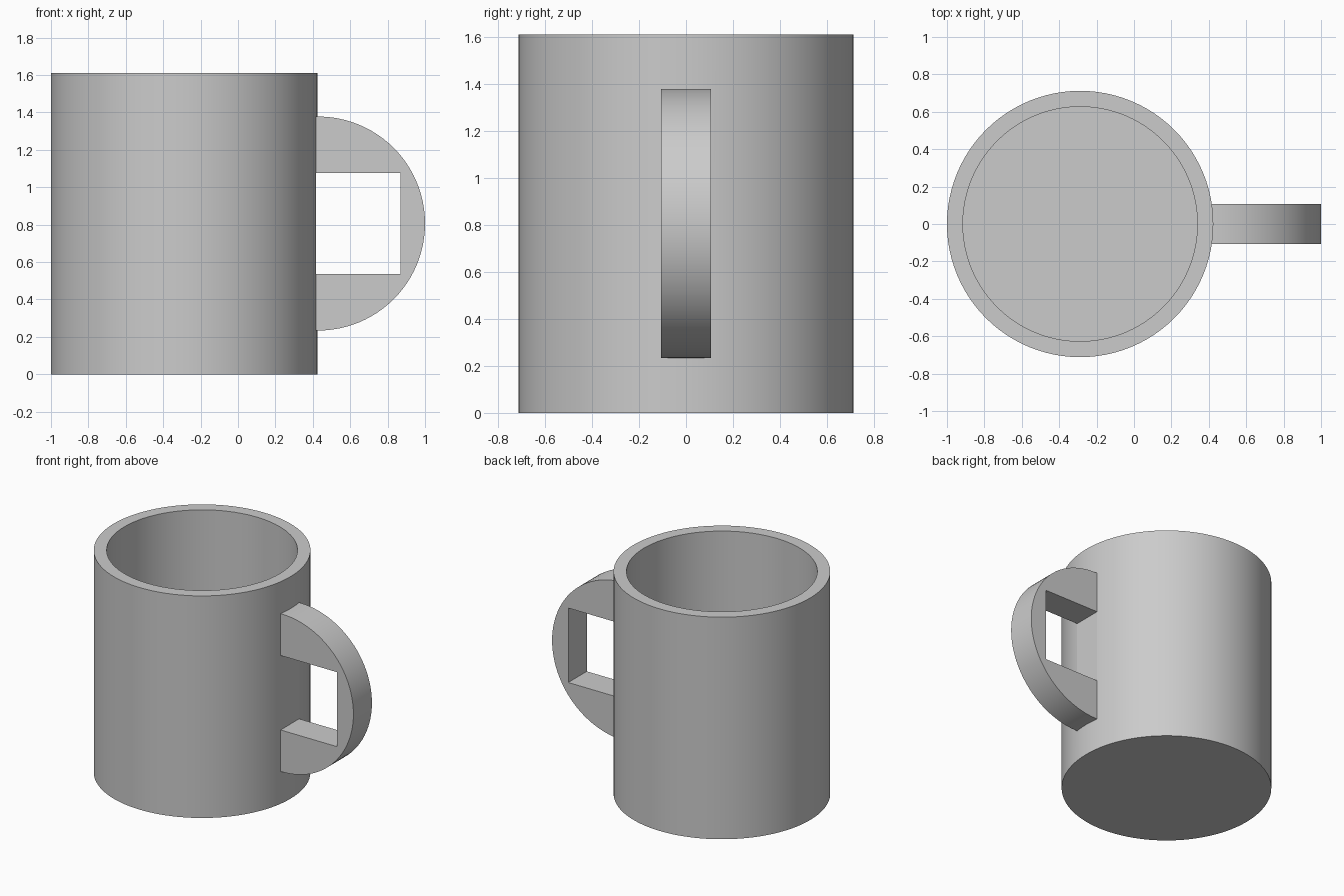
import bpy
import bmesh
from math import sin, cos, pi, radians
from mathutils import Matrix

if "Cube" in bpy.data.objects:
    bpy.data.objects.remove(bpy.data.objects["Cube"])

HEIGHT, RADIUS, WALL, CUP_X = 1.61, 0.712, 0.085, -0.288
HANDLE_X, HANDLE_Z, HANDLE_R, HANDLE_HALF = 0.428, 0.806, 0.572, 0.106
HOLE_BOTTOM, HOLE_TOP, HOLE_RIGHT = 0.535, 1.075, 0.87
FLAT_X = 0.416   # flat strip on the cup behind the finger hole
ROOT_X = 0.38    # handle ends hidden inside the cup wall

grey = bpy.data.materials.new("grey")
grey.use_nodes = True
grey.diffuse_color = (0.6, 0.6, 0.6, 1)
grey.node_tree.nodes["Principled BSDF"].inputs["Base Color"].default_value = (0.6, 0.6, 0.6, 1)


def make_object(name, bm):
    bmesh.ops.recalc_face_normals(bm, faces=bm.faces)
    mesh = bpy.data.meshes.new(name)
    bm.to_mesh(mesh)
    bm.free()
    mesh.materials.append(grey)
    obj = bpy.data.objects.new(name, mesh)
    bpy.context.collection.objects.link(obj)
    return obj


def cylinder(name, radius, z0, z1):
    bm = bmesh.new()
    bmesh.ops.create_cone(bm, cap_ends=True, segments=96, radius1=radius, radius2=radius,
                          depth=z1 - z0, matrix=Matrix.Translation((CUP_X, 0, (z0 + z1) / 2)))
    return make_object(name, bm)


def extrude_xz(name, points, half):
    bm = bmesh.new()
    face = bm.faces.new([bm.verts.new((x, -half, z)) for x, z in points])
    new = bmesh.ops.extrude_face_region(bm, geom=[face])["geom"]
    verts = [v for v in new if isinstance(v, bmesh.types.BMVert)]
    bmesh.ops.translate(bm, verts=verts, vec=(0, 2 * half, 0))
    return make_object(name, bm)


def activate(obj):
    bpy.ops.object.select_all(action='DESELECT')
    obj.select_set(True)
    bpy.context.view_layer.objects.active = obj


def cut(obj, cutter):
    cutter.hide_render = True
    mod = obj.modifiers.new("cut", 'BOOLEAN')
    mod.operation, mod.solver, mod.object = 'DIFFERENCE', 'EXACT', cutter
    activate(obj)
    bpy.ops.object.modifier_apply(modifier=mod.name)
    bpy.data.objects.remove(cutter)


# Cup: hollowed cylinder with a flat strip inside the handle opening
cup = cylinder("cup", RADIUS, 0, HEIGHT)
cut(cup, cylinder("cavity_cutter", RADIUS - WALL, WALL, HEIGHT + 0.2))
strip = [(FLAT_X, HOLE_BOTTOM), (0.6, HOLE_BOTTOM), (0.6, HOLE_TOP), (FLAT_X, HOLE_TOP)]
cut(cup, extrude_xz("strip_cutter", strip, 0.2))

# Handle: half disc with a rectangular finger hole open towards the cup
arc = [-pi / 2 + pi * i / 48 for i in range(49)]
outline = [(ROOT_X, HANDLE_Z - HANDLE_R)]
outline += [(HANDLE_X + HANDLE_R * cos(a), HANDLE_Z + HANDLE_R * sin(a)) for a in arc]
outline += [(ROOT_X, HANDLE_Z + HANDLE_R), (ROOT_X, HOLE_TOP), (HOLE_RIGHT, HOLE_TOP),
            (HOLE_RIGHT, HOLE_BOTTOM), (ROOT_X, HOLE_BOTTOM)]
handle = extrude_xz("handle", outline, HANDLE_HALF)

# Smooth round walls, crisp rims
for obj in (cup, handle):
    activate(obj)
    bpy.ops.object.shade_smooth_by_angle(angle=radians(6))
